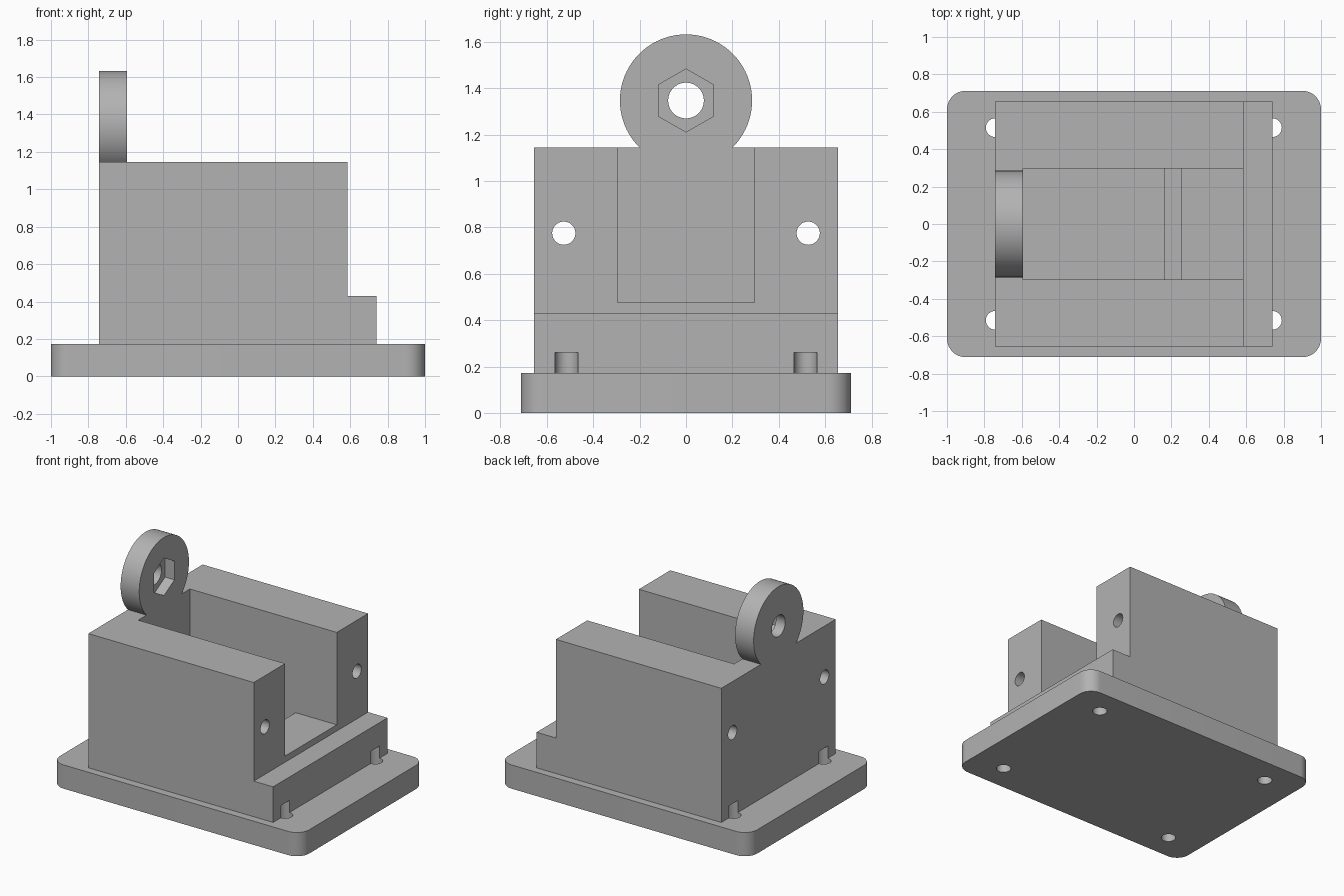
import bpy
import bmesh
from math import cos, sin, pi, radians, asin
from mathutils import Vector

if "Cube" in bpy.data.objects:
    bpy.data.objects.remove(bpy.data.objects["Cube"], do_unlink=True)

grey = bpy.data.materials.new("plain grey")
grey.use_nodes = True
COLOUR = (0.45, 0.45, 0.45, 1)
grey.diffuse_color = COLOUR
grey.node_tree.nodes["Principled BSDF"].inputs["Base Color"].default_value = COLOUR


def prism(name, outline, axis, low, high):
    """Extrude a 2D outline along an axis; the outline uses the other two axes in order."""
    bm = bmesh.new()
    verts = []
    for a, b in outline:
        co = [a, b]
        co.insert("xyz".index(axis), low)
        verts.append(bm.verts.new(co))
    face = bm.faces.new(verts)
    ext = bmesh.ops.extrude_face_region(bm, geom=[face])
    shift = Vector([high - low if c == axis else 0 for c in "xyz"])
    moved = [g for g in ext["geom"] if isinstance(g, bmesh.types.BMVert)]
    bmesh.ops.translate(bm, verts=moved, vec=shift)
    bmesh.ops.recalc_face_normals(bm, faces=bm.faces)
    mesh = bpy.data.meshes.new(name)
    bm.to_mesh(mesh)
    bm.free()
    mesh.materials.append(grey)
    obj = bpy.data.objects.new(name, mesh)
    bpy.context.collection.objects.link(obj)
    return obj


def arc(a, b, radius, start=0, end=2 * pi, steps=48, closed=True):
    count = steps if closed else steps + 1
    angles = [start + (end - start) * i / steps for i in range(count)]
    return [(a + radius * cos(t), b + radius * sin(t)) for t in angles]


def rect(a0, a1, b0, b1):
    return [(a0, b0), (a1, b0), (a1, b1), (a0, b1)]


def cut(target, cutters):
    bpy.context.view_layer.objects.active = target
    for cutter in cutters:
        mod = target.modifiers.new("cut", 'BOOLEAN')
        mod.operation = 'DIFFERENCE'
        mod.solver = 'EXACT'
        mod.object = cutter
        bpy.ops.object.modifier_apply(modifier=mod.name)
        bpy.data.objects.remove(cutter, do_unlink=True)


BASE_TOP, STEP, FLOOR, TOP = 0.172, 0.43, 0.475, 1.145
BACK, WALL, FRONT, TOE = -0.742, -0.593, 0.585, 0.74
HALF_W, CHANNEL = 0.655, 0.296


def screw_holes():
    return [prism("screw_cutter", arc(x, y, 0.05), "z", -0.1, 0.26)
            for x in (BACK, TOE) for y in (-0.515, 0.515)]


# Base plate with rounded corners
corner = 0.1
outline = []
for i, (sx, sy) in enumerate([(1, 1), (-1, 1), (-1, -1), (1, -1)]):
    outline += arc(sx * (1 - corner), sy * (0.712 - corner), corner,
                   i * pi / 2, (i + 1) * pi / 2, 12, False)
base = prism("base_plate", outline, "z", 0, BASE_TOP)
cut(base, screw_holes())

# Housing block with a stepped toe
side = [(BACK, BASE_TOP), (TOE, BASE_TOP), (TOE, STEP),
        (FRONT, STEP), (FRONT, TOP), (BACK, TOP)]
housing = prism("housing", side, "y", -HALF_W, HALF_W)

# Open channel, cross groove in its floor, and long side bores
channel = prism("channel_cutter", rect(WALL, 1, FLOOR, 1.5), "y", -CHANNEL, CHANNEL)
groove = prism("groove_cutter", rect(0.165, 0.255, 0.33, 0.6), "y", -CHANNEL, CHANNEL)
bores = [prism("bore_cutter", arc(y, 0.775, 0.05), "x", -1, 1) for y in (-0.527, 0.527)]
cut(housing, [channel, groove] + bores + screw_holes())

# Round lug rising from the rear wall, with a bolt hole and hex recess
lug_z, lug_r = 1.347, 0.285
dip = asin((lug_z - TOP) / lug_r)
lug = prism("lug", arc(0, lug_z, lug_r, -dip, pi + dip, 72, False), "x", BACK, WALL)
bolt = prism("bolt_cutter", arc(0, lug_z, 0.077), "x", -1, 0)
hexagon = prism("hex_cutter", arc(0, lug_z, 0.136, pi / 6, pi / 6 + 2 * pi, 6),
                "x", (BACK + WALL) / 2, 0)
cut(lug, [bolt, hexagon])

# Smooth the round surfaces while keeping edges sharp
bpy.ops.object.select_all(action='DESELECT')
for obj in (base, housing, lug):
    obj.select_set(True)
    bpy.context.view_layer.objects.active = obj
bpy.ops.object.shade_smooth_by_angle(angle=radians(30))
